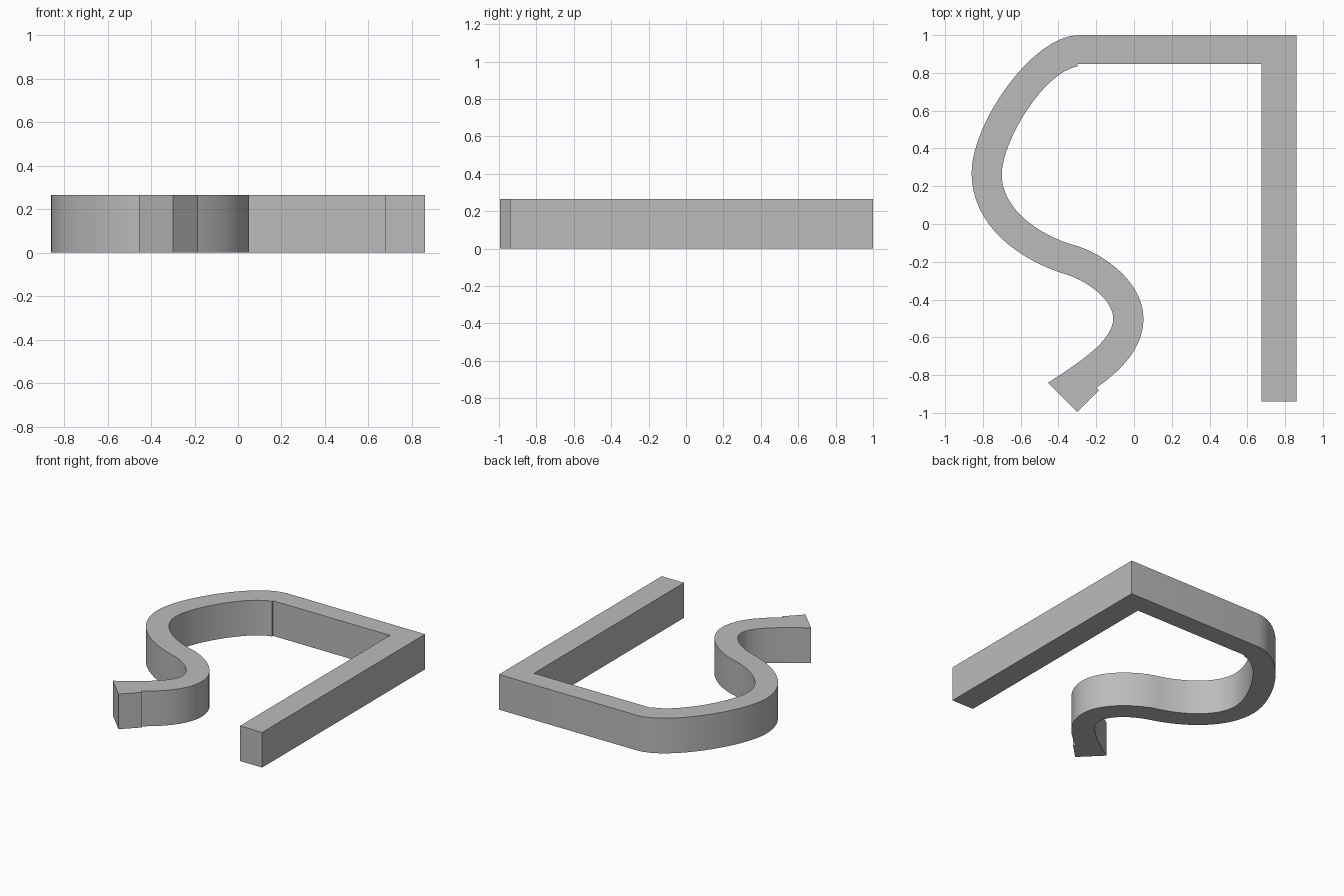
import bpy
import bmesh
import math
from mathutils import Vector
from mathutils.geometry import interpolate_bezier

HEIGHT = 0.265
STEPS = 16

cube = bpy.data.objects.get("Cube")
if cube:
    bpy.data.objects.remove(cube, do_unlink=True)

grey = bpy.data.materials.new("plain_grey")
grey.use_nodes = True
colour = (0.5, 0.5, 0.5, 1)
grey.diffuse_color = colour
grey.node_tree.nodes["Principled BSDF"].inputs["Base Color"].default_value = colour


def trace(start, segments):
    """Outline points: each segment is two handles and an end point."""
    points = [Vector(start)]
    for segment in segments:
        a, b, end = (Vector(p) for p in segment)
        points += interpolate_bezier(points[-1], a, b, end, STEPS + 1)[1:]
    return points


# Outer edge of the winding arm, from the back bar to the tip
outer_edge = trace((-0.29, 1.0), [
    ((-0.54, 1.0), (-0.86, 0.53), (-0.86, 0.27)),
    ((-0.86, 0.0), (-0.62, -0.19), (-0.35, -0.27)),
    ((-0.23, -0.31), (-0.11, -0.41), (-0.11, -0.5)),
    ((-0.11, -0.62), (-0.3, -0.74), (-0.455, -0.84)),
])

# Slanted square tip
tip = [Vector(p) for p in ((-0.3, -0.995), (-0.185, -0.88))]

# Inner edge of the winding arm, from the tip to the back bar
inner_edge = trace((-0.2, -0.867), [
    ((-0.03, -0.75), (0.05, -0.63), (0.05, -0.5)),
    ((0.05, -0.33), (-0.12, -0.18), (-0.29, -0.12)),
    ((-0.52, -0.06), (-0.7, 0.09), (-0.7, 0.26)),
    ((-0.7, 0.44), (-0.48, 0.8), (-0.3, 0.835)),
])

# Straight back bar and long side bar
bars = [Vector(p) for p in ((-0.3, 0.847), (0.675, 0.847), (0.675, -0.94),
                            (0.86, -0.94), (0.86, 1.0))]

# Extrude the closed outline upwards
bm = bmesh.new()
outline = outer_edge + tip + inner_edge + bars
base = bm.faces.new([bm.verts.new((p.x, p.y, 0)) for p in outline])
top = bmesh.ops.extrude_face_region(bm, geom=[base], use_keep_orig=True)
raised = [g for g in top["geom"] if isinstance(g, bmesh.types.BMVert)]
bmesh.ops.translate(bm, verts=raised, vec=(0, 0, HEIGHT))
bmesh.ops.recalc_face_normals(bm, faces=bm.faces)

mesh = bpy.data.meshes.new("winding_frame")
bm.to_mesh(mesh)
bm.free()
mesh.materials.append(grey)
frame = bpy.data.objects.new("winding_frame", mesh)
bpy.context.scene.collection.objects.link(frame)

# Smooth bends with crisp corners
bpy.ops.object.select_all(action="DESELECT")
frame.select_set(True)
bpy.context.view_layer.objects.active = frame
bpy.ops.object.shade_smooth_by_angle(angle=math.radians(30))
